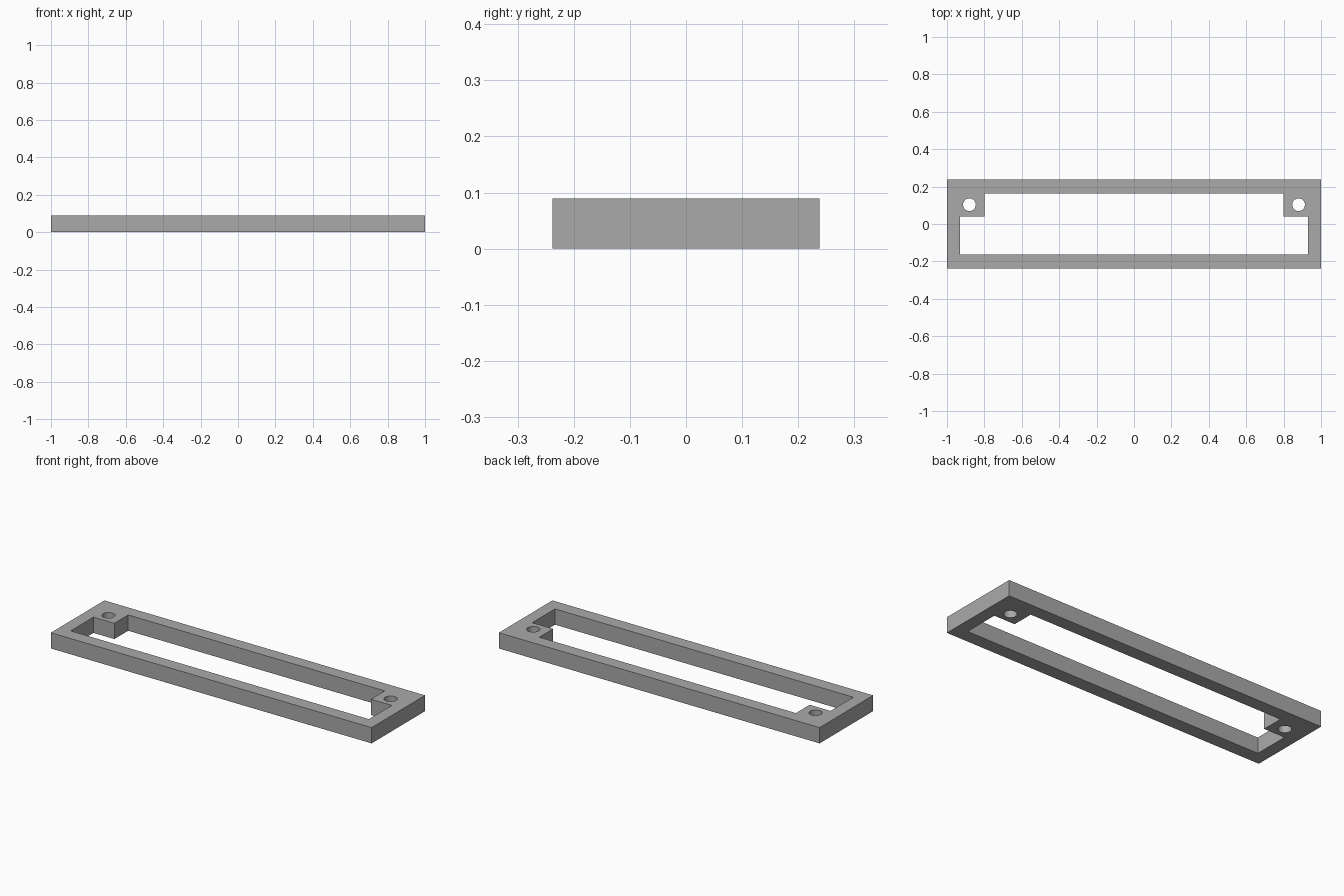
import bpy
import bmesh
from math import cos, sin, tau

cube = bpy.data.objects.get("Cube")
if cube:
    bpy.data.objects.remove(cube, do_unlink=True)

HEIGHT = 0.089
HOLE_SIDES = 32

grey = bpy.data.materials.new("plain grey")
grey.use_nodes = True
colour = (0.4, 0.4, 0.4, 1)
grey.diffuse_color = colour
grey.node_tree.nodes["Principled BSDF"].inputs["Base Color"].default_value = colour


def add_loop(bm, points):
    """Closed outline on the ground plane."""
    verts = [bm.verts.new((x, y, 0)) for x, y in points]
    return [bm.edges.new((a, b)) for a, b in zip(verts, verts[1:] + verts[:1])]


def circle(cx, cy, radius):
    angles = [tau * i / HOLE_SIDES for i in range(HOLE_SIDES)]
    return [(cx + radius * cos(a), cy + radius * sin(a)) for a in angles]


# Outer rectangle, and half of the opening with its screw tab notch
outer = [(-1, -0.238), (1, -0.238), (1, 0.238), (-1, 0.238)]
half = [(0.93, -0.162), (0.93, 0.041), (0.8, 0.041), (0.8, 0.164)]
opening = half + [(-x, y) for x, y in reversed(half)]

# Fill between the outlines, then raise to full thickness
bm = bmesh.new()
edges = add_loop(bm, outer) + add_loop(bm, opening)
for side in (-1, 1):
    edges += add_loop(bm, circle(side * 0.88, 0.103, 0.034))
bmesh.ops.triangle_fill(bm, edges=edges, use_beauty=True)
raised = bmesh.ops.extrude_face_region(bm, geom=bm.faces[:])
top = [g for g in raised["geom"] if isinstance(g, bmesh.types.BMVert)]
bmesh.ops.translate(bm, verts=top, vec=(0, 0, HEIGHT))
bmesh.ops.recalc_face_normals(bm, faces=bm.faces[:])

mesh = bpy.data.meshes.new("mounting_frame")
bm.to_mesh(mesh)
bm.free()
mesh.materials.append(grey)
frame = bpy.data.objects.new("mounting_frame", mesh)
bpy.context.collection.objects.link(frame)

# Smooth hole walls, crisp edges elsewhere
bpy.ops.object.select_all(action="DESELECT")
frame.select_set(True)
bpy.context.view_layer.objects.active = frame
bpy.ops.object.shade_smooth_by_angle()
